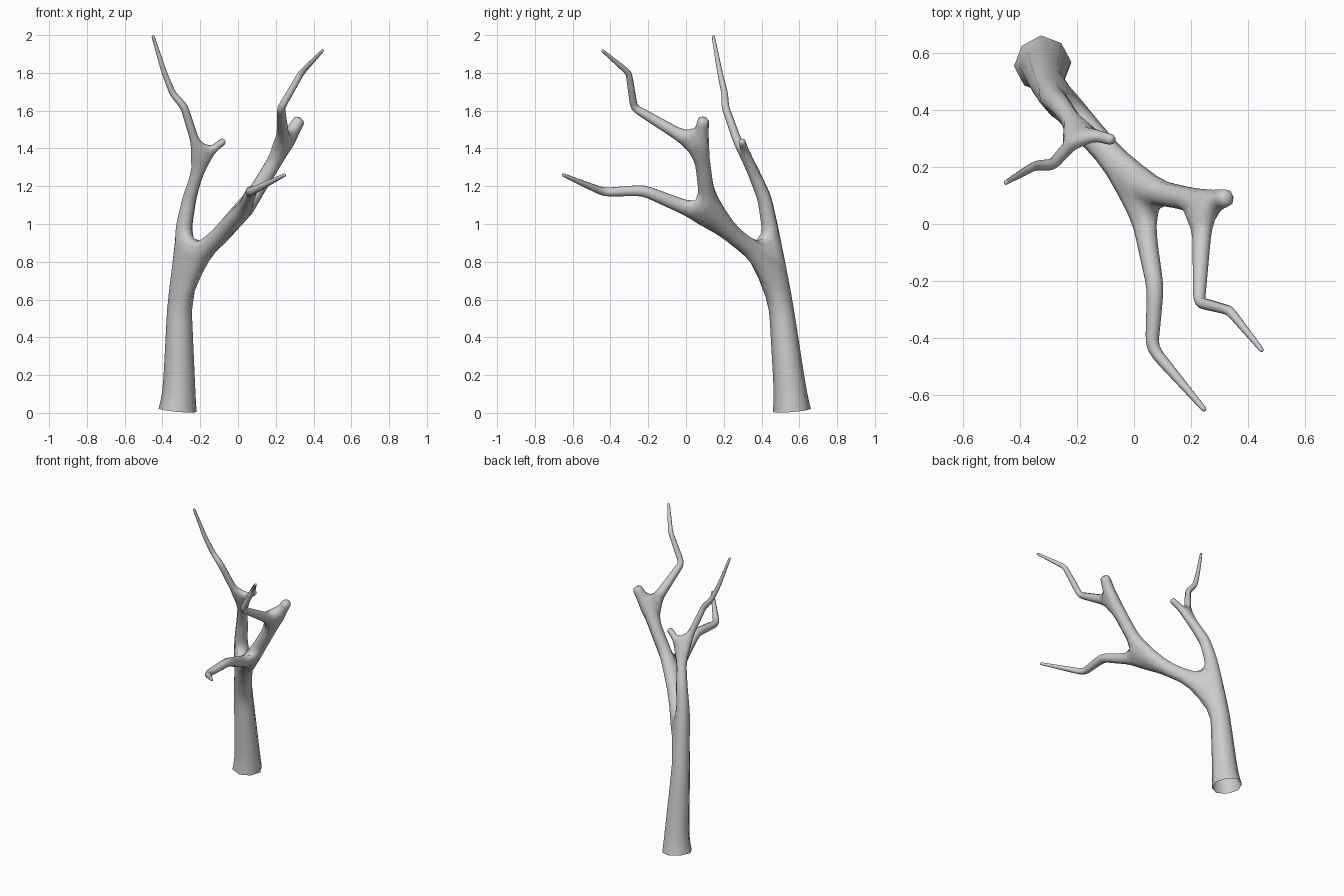
import bpy, bmesh

if "Cube" in bpy.data.objects:
    bpy.data.objects.remove(bpy.data.objects["Cube"])

# Branch paths: (x, y, z, radius); every path starts at the index of its parent point
verts, radii, edges = [], [], []


def path(points, parent=None):
    for x, y, z, r in points:
        verts.append((x, y, z))
        radii.append(r / 0.93)          # subdivision shrinks the square section
        if parent is not None:
            edges.append((parent, len(verts) - 1))
        parent = len(verts) - 1
    return parent


# Trunk up to the first fork
fork = path([(-.32, .56, .013, .10), (-.312, .553, .10, .086),
             (-.31, .50, .60, .062), (-.285, .465, .76, .06)])

# Tall upright limb with its stub and thin twig
upper = path([(-.293, .45, .95, .046), (-.257, .415, 1.14, .038),
              (-.215, .358, 1.27, .032), (-.185, .325, 1.35, .03)], fork)
path([(-.135, .31, 1.393, .021), (-.068, .293, 1.445, .019)], upper)
path([(-.225, .275, 1.43, .023), (-.285, .208, 1.62, .02), (-.345, .205, 1.69, .017),
      (-.39, .18, 1.80, .014), (-.452, .143, 2.0, .008)], upper)

# Leaning limb up to its fork
lean = path([(-.19, .36, .855, .052), (-.07, .225, .96, .047), (.01, .14, 1.03, .046)], fork)

# Low forward branch
path([(.03, .025, 1.075, .04), (.075, -.225, 1.178, .03), (.062, -.435, 1.168, .023),
      (.252, -.657, 1.262, .009)], lean)

# Rising limb with its stub and forward twig
high = path([(.085, .11, 1.15, .044), (.205, .085, 1.35, .042), (.245, .078, 1.42, .042)], lean)
path([(.29, .084, 1.49, .036), (.333, .093, 1.565, .032)], high)
path([(.238, -.02, 1.463, .034), (.228, -.275, 1.615, .021), (.335, -.303, 1.80, .017),
      (.452, -.447, 1.922, .008)], high)

# Skin the skeleton
mesh = bpy.data.meshes.new("tree_skeleton")
mesh.from_pydata(verts, edges, [])
tree = bpy.data.objects.new("bare_tree", mesh)
bpy.context.collection.objects.link(tree)
skin = tree.modifiers.new("Skin", 'SKIN')
skin.use_smooth_shade = True
skin.use_x_symmetry = False
for i, v in enumerate(mesh.skin_vertices[0].data):
    v.radius = (radii[i], radii[i])
    v.use_root = i == 0
    v.use_loose = i in (fork, upper, lean, high)

bpy.context.view_layer.update()
dg = bpy.context.evaluated_depsgraph_get()
body = bpy.data.meshes.new_from_object(tree.evaluated_get(dg))
tree.modifiers.clear()
tree.data = body

# Open the underside of the trunk
bm = bmesh.new()
bm.from_mesh(body)
bm.normal_update()
caps = [f for f in bm.faces if f.normal.z < -.5 and all(v.co.z < .06 for v in f.verts)]
bmesh.ops.delete(bm, geom=caps, context='FACES')
for f in bm.faces:
    f.smooth = True
bm.to_mesh(body)
bm.free()

# Round off the limbs
sub = tree.modifiers.new("Subdivision", 'SUBSURF')
sub.levels = sub.render_levels = 1
